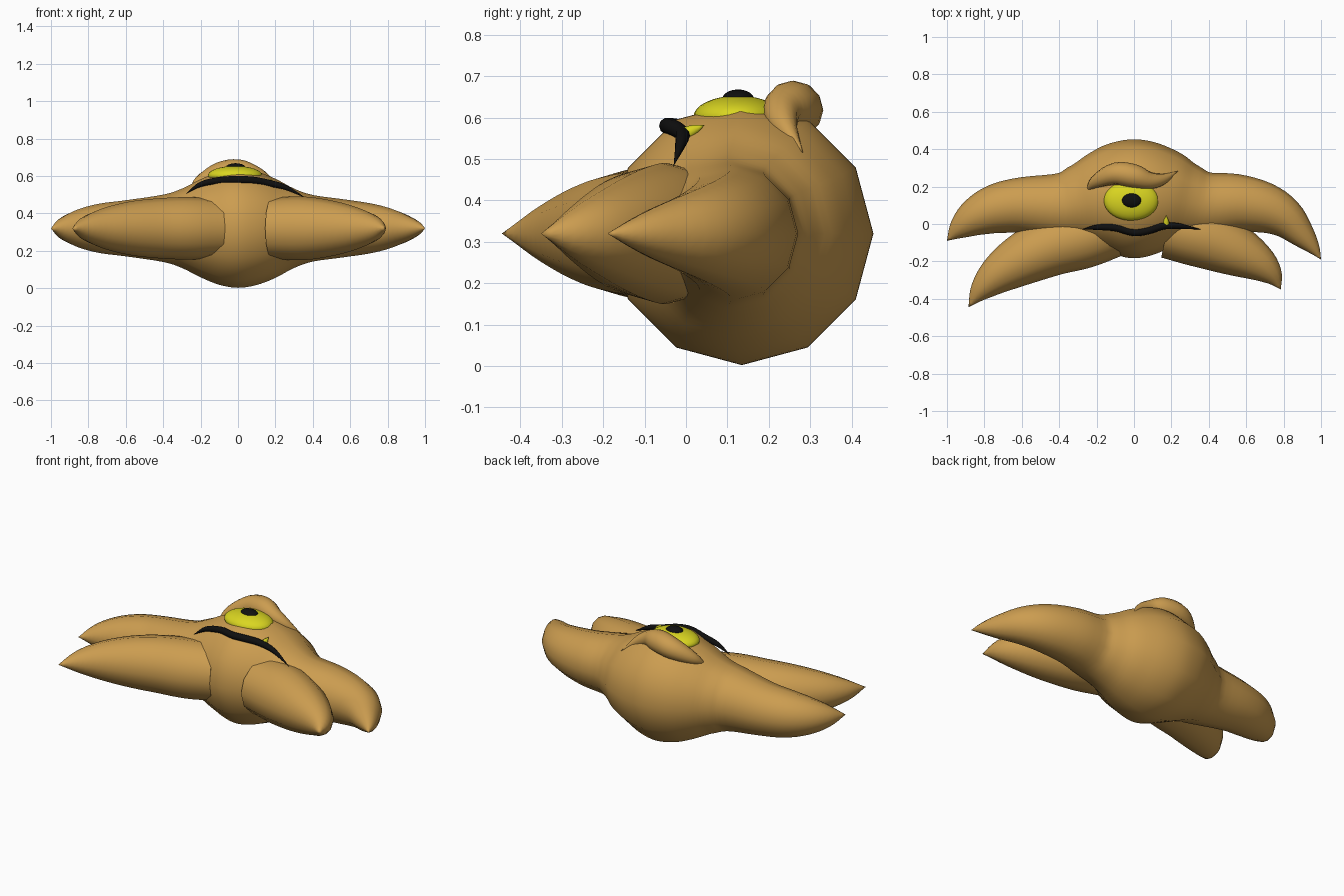
import bpy, bmesh, math
from mathutils import Vector

if "Cube" in bpy.data.objects:
    bpy.data.objects.remove(bpy.data.objects["Cube"])


def material(name, rgb):
    m = bpy.data.materials.new(name)
    m.diffuse_color = (*rgb, 1)
    m.use_nodes = True
    m.node_tree.nodes["Principled BSDF"].inputs["Base Color"].default_value = m.diffuse_color
    return m


TAN = material("tan", (0.60, 0.335, 0.08))
YELLOW = material("yellow", (0.70, 0.67, 0.015))
BLACK = material("black", (0.005, 0.005, 0.005))


def finish(bm, name, mat):
    bmesh.ops.recalc_face_normals(bm, faces=bm.faces)
    for f in bm.faces:
        f.smooth = len(f.verts) < 5
    me = bpy.data.meshes.new(name)
    bm.to_mesh(me)
    bm.free()
    me.materials.append(mat)
    ob = bpy.data.objects.new(name, me)
    bpy.context.collection.objects.link(ob)
    return ob


def spline(pts, steps):
    """Catmull-Rom resampling of (x, y, z, radius) points."""
    p = [Vector(q) for q in pts]
    p = [2 * p[0] - p[1]] + p + [2 * p[-1] - p[-2]]
    out = []
    for i in range(1, len(p) - 2):
        a, b, c, d = p[i - 1:i + 3]
        for k in range(steps):
            t = k / steps
            out.append(0.5 * (2 * b + (c - a) * t + (2 * a - 5 * b + 4 * c - d) * t ** 2
                              + (3 * b - a - 3 * c + d) * t ** 3))
    return out + [p[-2]]


def tapered_tube(name, pts, mat, sides=12, steps=4):
    """Sweep a round section along a path; zero radius makes a pointed end."""
    path = spline(pts, steps)
    bm = bmesh.new()
    rings = []
    for i, q in enumerate(path):
        c = q.to_3d()
        t = (path[min(i + 1, len(path) - 1)].to_3d() - path[max(i - 1, 0)].to_3d()).normalized()
        side = t.cross(Vector((0, 0, 1))).normalized()
        up = side.cross(t)
        if q.w < 0.001:
            rings.append([bm.verts.new(c)])
        else:
            rings.append([bm.verts.new(c + q.w * (side * math.cos(a) + up * math.sin(a)))
                          for a in (2 * math.pi * k / sides for k in range(sides))])
    for r, s in zip(rings, rings[1:]):
        for k in range(sides):
            j = (k + 1) % sides
            if len(r) == 1:
                bm.faces.new((r[0], s[j], s[k]))
            elif len(s) == 1:
                bm.faces.new((r[k], r[j], s[0]))
            else:
                bm.faces.new((r[k], r[j], s[j], s[k]))
    for r in (rings[0], rings[-1]):
        if len(r) > 1:
            bm.faces.new(r)
    return finish(bm, name, mat)


def ellipsoid(name, centre, radii, mat):
    bm = bmesh.new()
    bmesh.ops.create_uvsphere(bm, u_segments=32, v_segments=16, radius=1)
    for v in bm.verts:
        v.co = Vector(centre) + Vector(a * b for a, b in zip(v.co, radii))
    return finish(bm, name, mat)


def level(rows, z=0.32):
    return [(x, y, z, r) for x, y, r in rows]


# body with two upper arms, one continuous sweep
tapered_tube("body", level([
    (-1, -0.09, 0), (-0.935, -0.025, 0.06), (-0.85, 0.035, 0.103), (-0.74, 0.08, 0.132),
    (-0.6, 0.1, 0.15), (-0.4, 0.093, 0.18), (-0.3, 0.105, 0.212), (-0.2, 0.12, 0.262),
    (-0.1, 0.132, 0.302), (0, 0.135, 0.318), (0.1, 0.133, 0.303), (0.2, 0.125, 0.265),
    (0.3, 0.11, 0.212), (0.4, 0.1, 0.178), (0.55, 0.11, 0.157), (0.7, 0.085, 0.135),
    (0.81, 0.03, 0.108), (0.9, -0.06, 0.07), (0.96, -0.13, 0.035), (1, -0.19, 0)]), TAN)

# lower arms
tapered_tube("lower_arm_left", level([
    (-0.12, -0.02, 0.16), (-0.27, -0.07, 0.167), (-0.43, -0.115, 0.16), (-0.58, -0.18, 0.143),
    (-0.72, -0.265, 0.108), (-0.82, -0.355, 0.06), (-0.885, -0.445, 0)]), TAN)
tapered_tube("lower_arm_right", level([
    (0.18, -0.02, 0.163), (0.35, -0.06, 0.17), (0.52, -0.13, 0.145), (0.66, -0.205, 0.103),
    (0.74, -0.275, 0.058), (0.785, -0.35, 0)]), TAN)

# brow
tapered_tube("brow", [
    (-0.255, 0.17, 0.52, 0), (-0.205, 0.225, 0.565, 0.035), (-0.1, 0.268, 0.612, 0.06),
    (0, 0.255, 0.625, 0.064), (0.08, 0.232, 0.612, 0.047), (0.155, 0.24, 0.575, 0.03),
    (0.235, 0.283, 0.515, 0)], TAN)

# eye
ellipsoid("eye", (-0.015, 0.125, 0.602), (0.146, 0.107, 0.051), YELLOW)
ellipsoid("pupil", (-0.013, 0.126, 0.645), (0.052, 0.038, 0.023), BLACK)

# mouth
tapered_tube("mouth", [
    (-0.277, -0.028, 0.505, 0), (-0.2, -0.018, 0.555, 0.014), (-0.1, -0.02, 0.576, 0.019),
    (0, -0.045, 0.58, 0.02), (0.08, -0.034, 0.577, 0.02), (0.16, -0.01, 0.562, 0.019),
    (0.25, -0.012, 0.54, 0.014), (0.362, -0.03, 0.483, 0)], BLACK, sides=10)

# teeth
for label, x, y in (("left", -0.095, -0.012), ("right", 0.172, 0.002)):
    tapered_tube("tooth_" + label, [
        (x, y, 0.562, 0.018), (x, y + 0.02, 0.572, 0.012), (x, y + 0.043, 0.582, 0)],
        YELLOW, sides=10, steps=2)
